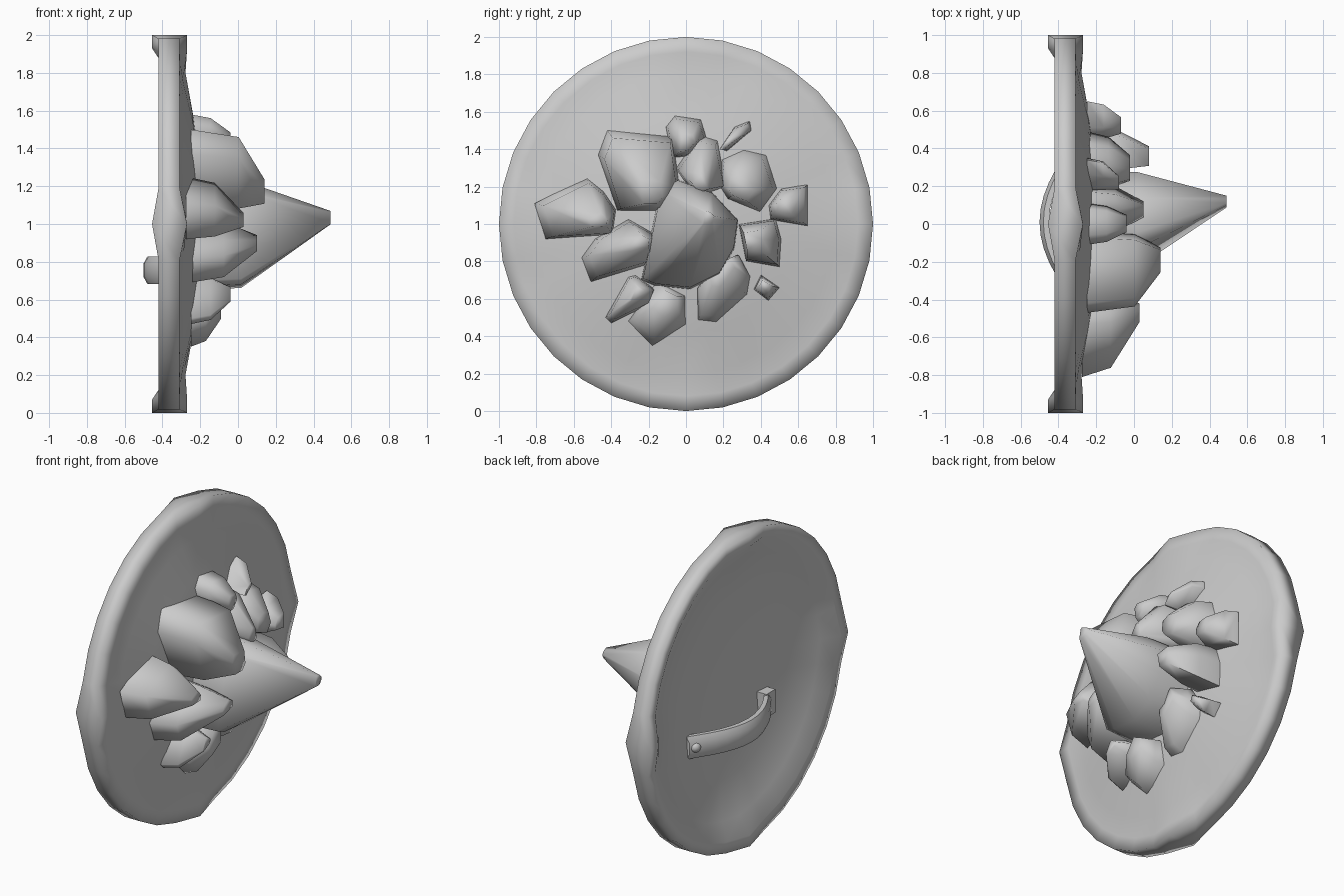
import bpy
import bmesh
from math import cos, sin, pi, radians
from mathutils import Vector

cube = bpy.data.objects.get("Cube")
if cube:
    bpy.data.objects.remove(cube, do_unlink=True)

# One plain stone grey for everything
stone = bpy.data.materials.new("stone_grey")
stone.use_nodes = True
grey = (0.6, 0.6, 0.6, 1)
stone.diffuse_color = grey
stone.node_tree.nodes["Principled BSDF"].inputs["Base Color"].default_value = grey


def finish(name, bm, angle):
    """Turn a bmesh into a smooth shaded object."""
    bmesh.ops.recalc_face_normals(bm, faces=bm.faces)
    mesh = bpy.data.meshes.new(name)
    bm.to_mesh(mesh)
    bm.free()
    mesh.materials.append(stone)
    obj = bpy.data.objects.new(name, mesh)
    bpy.context.collection.objects.link(obj)
    bpy.ops.object.select_all(action="DESELECT")
    obj.select_set(True)
    bpy.context.view_layer.objects.active = obj
    bpy.ops.object.shade_smooth_by_angle(angle=radians(angle))


# Shield disc: a dished shell lathed around x, its rim swelling at four points
def shield_disc():
    bm = bmesh.new()
    # radius, depth, swelling at the four points
    profile = [(0.3, -0.285, 0), (0.58, -0.32, 0), (0.82, -0.37, -0.01),
               (0.93, -0.42, -0.035), (1, -0.42, -0.035), (1, -0.31, 0.04),
               (0.92, -0.305, 0.035), (0.8, -0.288, 0.01), (0.58, -0.238, 0),
               (0.3, -0.2, 0)]
    sides = 32
    rings = []
    for r, x, swell in profile:
        ring = []
        for i in range(sides):
            a = 2 * pi * i / sides
            depth = x + (swell if i % 8 == 0 else 0)
            ring.append(bm.verts.new((depth, r * cos(a), 1 + r * sin(a))))
        rings.append(ring)
    for low, high in zip(rings, rings[1:]):
        for i in range(sides):
            j = (i + 1) % sides
            bm.faces.new((low[i], low[j], high[j], high[i]))
    for ring, x in ((rings[0], -0.27), (rings[-1], -0.18)):
        hub = bm.verts.new((x, 0, 1))
        for i in range(sides):
            bm.faces.new((ring[i], ring[(i + 1) % sides], hub))
    finish("shield_disc", bm, 100)


# Rock: hull of an outline, a shoulder and a smaller crown
def rock(name, outline, crown, top, crown_size=0.42, shoulder=0.86, rise=0.5, base=-0.25):
    bm = bmesh.new()
    points = [Vector(p) for p in outline]
    middle = sum(points, Vector((0, 0))) / len(points)
    crown = Vector(crown)
    levels = [(base, 1, middle),
              (base + (top - base) * rise, shoulder, middle.lerp(crown, 1 - shoulder)),
              (top, crown_size, crown)]
    for x, size, centre in levels:
        for p in points:
            y, z = centre + (p - middle) * size
            bm.verts.new((x, y, z))
    hull = bmesh.ops.convex_hull(bm, input=bm.verts)
    loose = set(hull["geom_interior"] + hull["geom_unused"])
    bmesh.ops.delete(bm, geom=[v for v in loose if isinstance(v, bmesh.types.BMVert)],
                     context="VERTS")
    bmesh.ops.dissolve_limit(bm, angle_limit=radians(3), verts=bm.verts, edges=bm.edges)
    finish(name, bm, 85)


shield_disc()

# Central spike
rock("centre_spike",
     [(-.24, .7), (-.14, 1.18), (-.05, 1.24), (.14, 1.17), (.28, 1.02),
      (.26, .87), (.18, .73), (.02, .65), (-.17, .67)],
     (.12, 1.03), .49, crown_size=.12, shoulder=.97, rise=.36)

# Rocks on the -y half
rock("upper_big_rock",
     [(-.42, 1.5), (-.07, 1.47), (-.03, 1.19), (-.13, 1.07), (-.37, 1.07), (-.47, 1.37)],
     (-.19, 1.17), .14, crown_size=.3, shoulder=.88, rise=.65)
rock("outer_side_rock",
     [(-.81, 1.11), (-.53, 1.25), (-.44, 1.18), (-.37, 1.08), (-.39, .94), (-.75, .92)],
     (-.46, 1.02), .03, crown_size=.22, base=-.275)
rock("lower_side_rock",
     [(-.56, .82), (-.49, .92), (-.31, 1.03), (-.15, .94), (-.17, .79), (-.51, .69)],
     (-.25, .9), .1, crown_size=.25)
rock("lower_small_rock",
     [(-.43, .5), (-.31, .72), (-.27, .73), (-.16, .65), (-.19, .57), (-.4, .47)],
     (-.26, .63), -.04, crown_size=.3)
rock("bottom_rock",
     [(-.31, .48), (-.16, .7), (0, .62), (0, .46), (-.18, .35)],
     (-.1, .57), -.09)

# Rocks on the +y half
rock("bottom_wide_rock",
     [(.05, .65), (.29, .84), (.35, .72), (.33, .62), (.16, .47), (.06, .48)],
     (.2, .73), -.08)
rock("bottom_chip", [(.36, .65), (.4, .73), (.5, .66), (.44, .59)], (.42, .67), -.1)
rock("middle_side_rock",
     [(.28, 1), (.48, 1.03), (.51, .92), (.5, .77), (.32, .8)],
     (.37, .91), .08, crown_size=.45, shoulder=.9)
rock("far_side_rock",
     [(.44, 1.1), (.51, 1.19), (.65, 1.21), (.65, .99), (.45, 1.02)],
     (.52, 1.1), -.07)
rock("upper_side_rock",
     [(.17, 1.21), (.19, 1.35), (.31, 1.4), (.43, 1.37), (.49, 1.19), (.4, 1.06), (.22, 1.13)],
     (.29, 1.2), -.02)
rock("upper_chip",
     [(.18, 1.4), (.26, 1.52), (.34, 1.55), (.35, 1.5), (.22, 1.39)],
     (.22, 1.43), -.08)
rock("upper_inner_rock",
     [(-.06, 1.3), (.07, 1.48), (.17, 1.45), (.22, 1.2), (.05, 1.14)],
     (.08, 1.22), .05, crown_size=.3)
rock("top_rock",
     [(-.11, 1.52), (-.06, 1.58), (.08, 1.56), (.11, 1.47), (.02, 1.36), (-.08, 1.35)],
     (0, 1.44), -.04)


# Grip strap: a long arched band behind the disc
def grip_strap():
    bm = bmesh.new()
    steps = 12
    section = ((0, -1), (-.02, -.5), (-.02, .5), (0, 1), (.03, 1), (.03, -1))
    rows = []
    for i in range(steps + 1):
        t = 2 * i / steps - 1
        x = -0.305 - 0.175 * (1 - t * t) ** 1.15
        rows.append([bm.verts.new((x + dx, 0.01 + 0.42 * t, 0.755 + dz * 0.072))
                     for dx, dz in section])
    for a, b in zip(rows, rows[1:]):
        for k in range(len(a)):
            n = (k + 1) % len(a)
            bm.faces.new((a[k], a[n], b[n], b[k]))
    bm.faces.new(rows[0])
    bm.faces.new(rows[-1])
    finish("grip_strap", bm, 50)


grip_strap()

# Strap bracket at one end, round rivet at the other
bm = bmesh.new()
bmesh.ops.create_cube(bm, size=1)
bmesh.ops.scale(bm, vec=(0.08, 0.09, 0.15), verts=bm.verts)
bmesh.ops.translate(bm, vec=(-0.32, -0.35, 0.76), verts=bm.verts)
finish("strap_bracket", bm, 30)

bm = bmesh.new()
bmesh.ops.create_icosphere(bm, subdivisions=2, radius=0.035)
bmesh.ops.translate(bm, vec=(-0.335, 0.385, 0.755), verts=bm.verts)
finish("strap_rivet", bm, 60)
